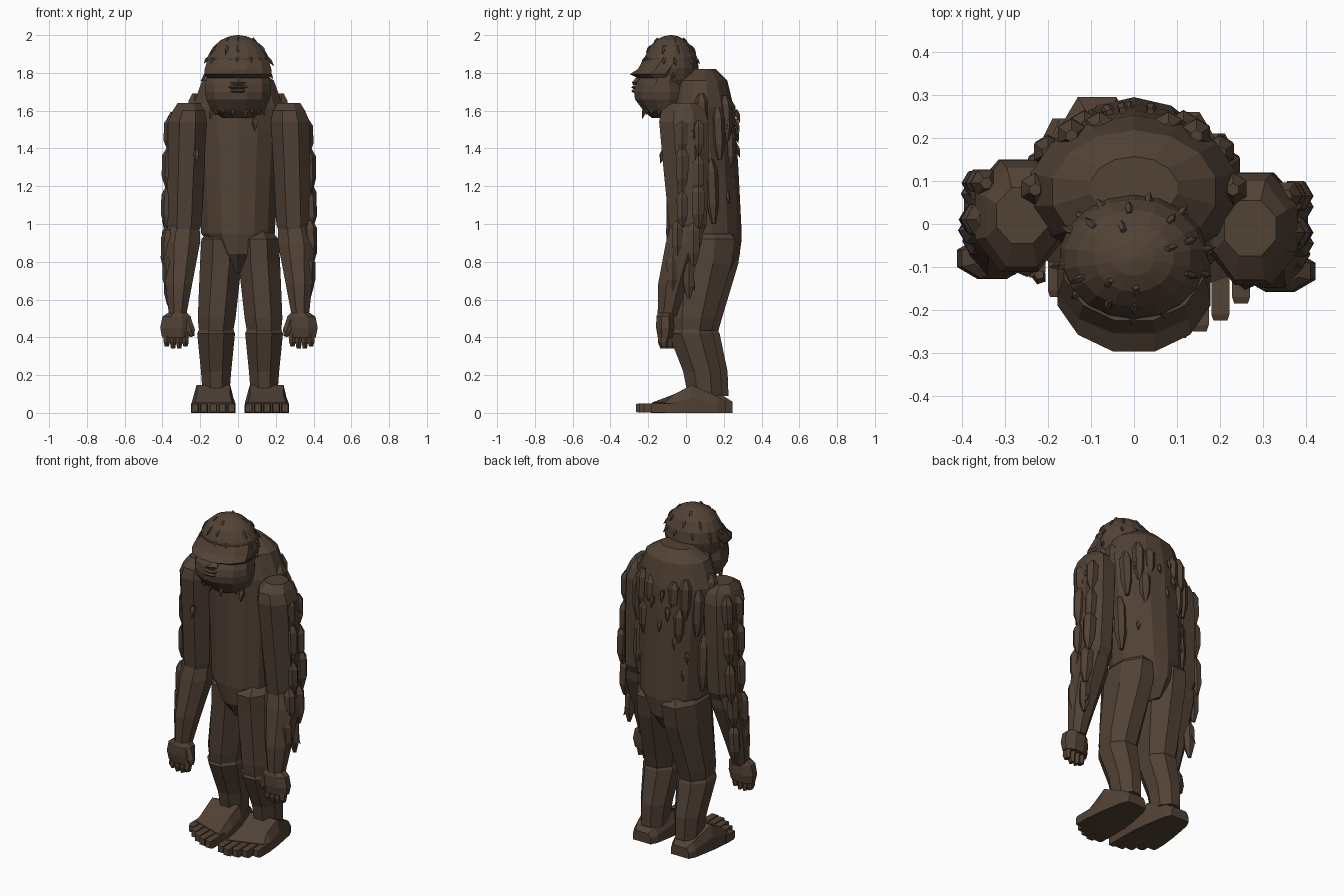
import bpy, bmesh, math, random
from mathutils import Vector, Matrix

random.seed(4)
if "Cube" in bpy.data.objects:
    bpy.data.objects.remove(bpy.data.objects["Cube"], do_unlink=True)

COLOUR = (0.084, 0.054, 0.036, 1)
fur = bpy.data.materials.new("dark brown fur")
fur.use_nodes = True
fur.diffuse_color = COLOUR
bsdf = fur.node_tree.nodes["Principled BSDF"]
bsdf.inputs["Base Color"].default_value = COLOUR
bsdf.inputs["Roughness"].default_value = 0.9


def add_loft(bm, rings, sides, matrix=Matrix()):
    """Skin a stack of rings (x, y, z, half width, half depth) and cap both ends."""
    grow = 1 / math.cos(math.pi / sides)
    loops = []
    for x, y, z, rx, ry in rings:
        loop = []
        for i in range(sides):
            a = math.tau * (i + .5) / sides
            p = Vector((x + grow * rx * math.cos(a), y + grow * ry * math.sin(a), z))
            loop.append(bm.verts.new(matrix @ p))
        loops.append(loop)
    skin(bm, loops)


def skin(bm, loops):
    count = len(loops[0])
    for low, high in zip(loops, loops[1:]):
        for i in range(count):
            j = (i + 1) % count
            bm.faces.new((low[i], low[j], high[j], high[i]))
    bm.faces.new(loops[0][::-1])
    bm.faces.new(loops[-1])


def finish(name, bm):
    bmesh.ops.recalc_face_normals(bm, faces=bm.faces)
    mesh = bpy.data.meshes.new(name)
    bm.to_mesh(mesh)
    bm.free()
    mesh.materials.append(fur)
    bpy.context.collection.objects.link(bpy.data.objects.new(name, mesh))


def loft(name, rings, sides, matrix=Matrix()):
    bm = bmesh.new()
    add_loft(bm, rings, sides, matrix)
    finish(name, bm)


def aimed(pos, direction):
    turn = Vector(direction).to_track_quat('Z', 'Y').to_matrix().to_4x4()
    return Matrix.Translation(pos) @ turn


def add_tuft(bm, pos, direction, length, r):
    """Small pointed spike of hair."""
    add_loft(bm, [(0, 0, -.01, r * .7, r * .7), (0, 0, length * .3, r, r),
                  (0, 0, length, r * .1, r * .1)], 5, aimed(pos, direction))


def add_clump(bm, pos, length, r, lean):
    """Long matted lock hanging down from pos."""
    add_loft(bm, [(0, 0, 0, r * .4, r * .4), (0, 0, length * .2, r, r),
                  (0, 0, length * .7, r * .9, r * .9),
                  (0, 0, length, r * .3, r * .3)], 6, aimed(pos, lean))


# Torso, tapering to a wedge between the thighs
loft("torso", [(0, .10, .74, .02, .12), (0, .095, .84, .11, .185),
               (0, .095, .95, .195, .195), (0, .09, 1.25, .21, .185),
               (0, .085, 1.5, .23, .175), (0, .08, 1.62, .24, .168),
               (0, .075, 1.76, .19, .14), (0, .085, 1.82, .10, .07)], 14)

# Head: neck, skull, brow, jaw, nose and lips
loft("neck", [(0, .03, 1.58, .10, .10), (0, -.04, 1.78, .13, .10)], 10)
dome = [(0, -.08, 1.825 + .175 * math.sin(a), .172 * math.cos(a), .145 * math.cos(a))
        for a in [math.radians(d) for d in (-60, -40, -20, 0, 20, 40, 58, 74, 87)]]
loft("skull", dome, 18)
loft("brow", [(0, -.14, 1.772, .165, .115), (0, -.15, 1.793, .178, .147),
              (0, -.125, 1.82, .176, .13), (0, -.09, 1.87, .163, .135)], 12)
loft("jaw", [(0, -.11, 1.56, .08, .07), (0, -.115, 1.60, .14, .11),
             (0, -.125, 1.66, .168, .145), (0, -.125, 1.70, .174, .15),
             (0, -.125, 1.74, .172, .14), (0, -.11, 1.79, .165, .12)], 12)
loft("nose", [(0, -.24, 1.735, .03, .035), (0, -.24, 1.75, .045, .04),
              (0, -.22, 1.785, .025, .03)], 6)
bm = bmesh.new()
for z in (1.704, 1.724):
    add_loft(bm, [(0, -.25, z - .009, .045, .03), (0, -.25, z, .052, .04),
                  (0, -.25, z + .009, .045, .03)], 8)
finish("lips", bm)

# Limbs, built once per side; the right arm and right leg are set back a little
for s, label in ((1, "left"), (-1, "right")):
    arm = Matrix.Translation((.005, 0 if s > 0 else .03, 0))
    leg = Matrix.Translation((0, 0, 0) if s > 0 else (.022, .035, 0))
    loft(label + "_upper_arm", [(s * .29, .0, .93, .07, .08),
                                (s * .29, .01, 1.0, .092, .10),
                                (s * .28, .0, 1.3, .097, .12),
                                (s * .272, -.012, 1.54, .103, .13),
                                (s * .265, -.015, 1.60, .085, .115),
                                (s * .265, -.01, 1.64, .06, .065)], 8, arm)
    loft(label + "_forearm", [(s * .325, -.10, .51, .045, .05),
                              (s * .318, -.07, .68, .07, .078),
                              (s * .303, -.012, .90, .097, .095),
                              (s * .293, .005, .985, .085, .088)], 8, arm)

    # Hand with four fingers and a thumb
    bm = bmesh.new()
    add_loft(bm, [(s * .335, -.11, .40, .072, .04), (s * .335, -.11, .45, .082, .048),
                  (s * .33, -.11, .51, .075, .047), (s * .325, -.105, .53, .05, .043)], 8, arm)
    for k in range(4):
        x = s * (.283 + .033 * k)
        drop = .012 if k in (1, 2) else 0
        add_loft(bm, [(x, -.115, .352 - drop, .011, .018), (x, -.12, .375, .017, .025),
                      (x, -.11, .44, .017, .028)], 6, arm)
    add_loft(bm, [(0, 0, 0, .022, .022), (0, 0, .06, .022, .022), (0, 0, .09, .01, .01)],
             6, arm @ aimed((s * .275, -.12, .49), (-s * .35, -.15, -1)))
    finish(label + "_hand", bm)

    loft(label + "_thigh", [(s * .138, .025, .43, .09, .11), (s * .135, .03, .50, .10, .125),
                            (s * .113, .072, .79, .11, .17),
                            (s * .108, .078, .92, .108, .182),
                            (s * .10, .09, .97, .07, .13)], 8, leg)
    loft(label + "_shin", [(s * .138, .10, .09, .07, .09), (s * .138, .085, .22, .08, .10),
                           (s * .138, .025, .42, .10, .118),
                           (s * .138, .025, .455, .085, .10)], 8, leg)

    # Foot: arched sections running from heel to ball, then five toes
    bm = bmesh.new()
    sections = []
    for y, half, top, crown in ((.21, .06, .06, .7), (.17, .08, .085, .75),
                                (.03, .105, .148, .85), (-.06, .115, .10, .75),
                                (-.145, .118, .055, .85)):
        outline = [(-half, 0), (half, 0), (half, top * .55), (half * crown, top),
                   (-half * crown, top), (-half, top * .55)]
        skew = .04 if y < -.1 else 0
        sections.append([bm.verts.new(leg @ Vector((s * .152 + x, y + skew * s * x / half, z)))
                         for x, z in outline])
    skin(bm, sections)
    tips = (.25, .265, .25, .225, .185) if s > 0 else (.275, .265, .24, .205, .16)
    for k, tip in enumerate(tips):
        start = .14 - .018 * k
        toe = leg @ aimed((s * (.057 + .048 * k), -start, .026), (0, -1, 0))
        reach = tip - start
        add_loft(bm, [(0, 0, 0, .021, .025), (0, 0, reach - .015, .021, .025),
                      (0, 0, reach, .016, .02)], 4, toe)
    finish(label + "_foot", bm)

    # Fat matted locks down the outside of the arm
    bm = bmesh.new()
    for row in range(5):
        z = 1.57 - .19 * row
        for y in (-.02, .065):
            x = .355 + .01 * min(row, 2) - .01 * max(row - 3, 0) - .1 * max(y, 0)
            place = (s * x, y - .025 * max(row - 2, 0), z + random.uniform(-.03, .03))
            add_clump(bm, arm @ Vector(place), random.uniform(.18, .25),
                      random.uniform(.028, .036), (s * .05, 0, -1))
    for z in (1.5, 1.2, .9, .7):
        add_tuft(bm, arm @ Vector((s * .36, .03, z)), (s * .5, .3, -1), .06, .012)
    finish(label + "_arm_locks", bm)

    # Locks over the shoulder blades and flank
    bm = bmesh.new()
    for x, y, z, size in ((.08, .222, 1.66, .18), (.145, .205, 1.68, .24), (.115, .225, 1.5, .2),
                          (.20, .165, 1.62, .28), (.215, .13, 1.34, .34), (.23, .08, 1.69, .2)):
        add_clump(bm, (s * x, y, z), size, .032, (0, .05, -1))
    finish(label + "_back_locks", bm)

# Scattered hair tufts on the scalp
bm = bmesh.new()
for height, count in ((.15, 4), (.11, 8), (.05, 10), (-.03, 8)):
    width = math.sqrt(1 - (height / .175) ** 2)
    for i in range(count):
        a = math.tau * (i + random.uniform(0, .6)) / count
        if height < 0 and math.sin(a) < -.2:
            continue
        out = Vector((math.cos(a), math.sin(a), 0))
        pos = (out.x * .170 * width, -.08 + out.y * .142 * width, 1.825 + height)
        add_tuft(bm, pos, out * .6 + Vector((0, 0, -.8)), random.uniform(.03, .05), .008)
finish("scalp_tufts", bm)

# Beard tufts under the jaw
bm = bmesh.new()
for i in range(8):
    a = math.pi + math.pi * (i + random.uniform(.2, .8)) / 8
    pos = (.135 * math.cos(a), -.115 + .105 * math.sin(a), 1.61)
    add_tuft(bm, pos, (math.cos(a) * .3, math.sin(a) * .3, -1), random.uniform(.03, .06), .011)
finish("beard_tufts", bm)

# Sparse body tufts
bm = bmesh.new()
for i in range(12):
    a = random.uniform(.2, .8) * math.pi
    z = random.uniform(1.05, 1.6)
    pos = (.215 * math.cos(a), .088 + .18 * math.sin(a), z)
    add_tuft(bm, pos, (math.cos(a) * .3, math.sin(a) * .3, -1), .06, .011)
for x, y, z in ((.09, -.09, 1.55), (-.22, -.12, 1.38)):
    add_tuft(bm, (x, y, z), (0, -.25, -1), .06, .014)
finish("body_tufts", bm)
